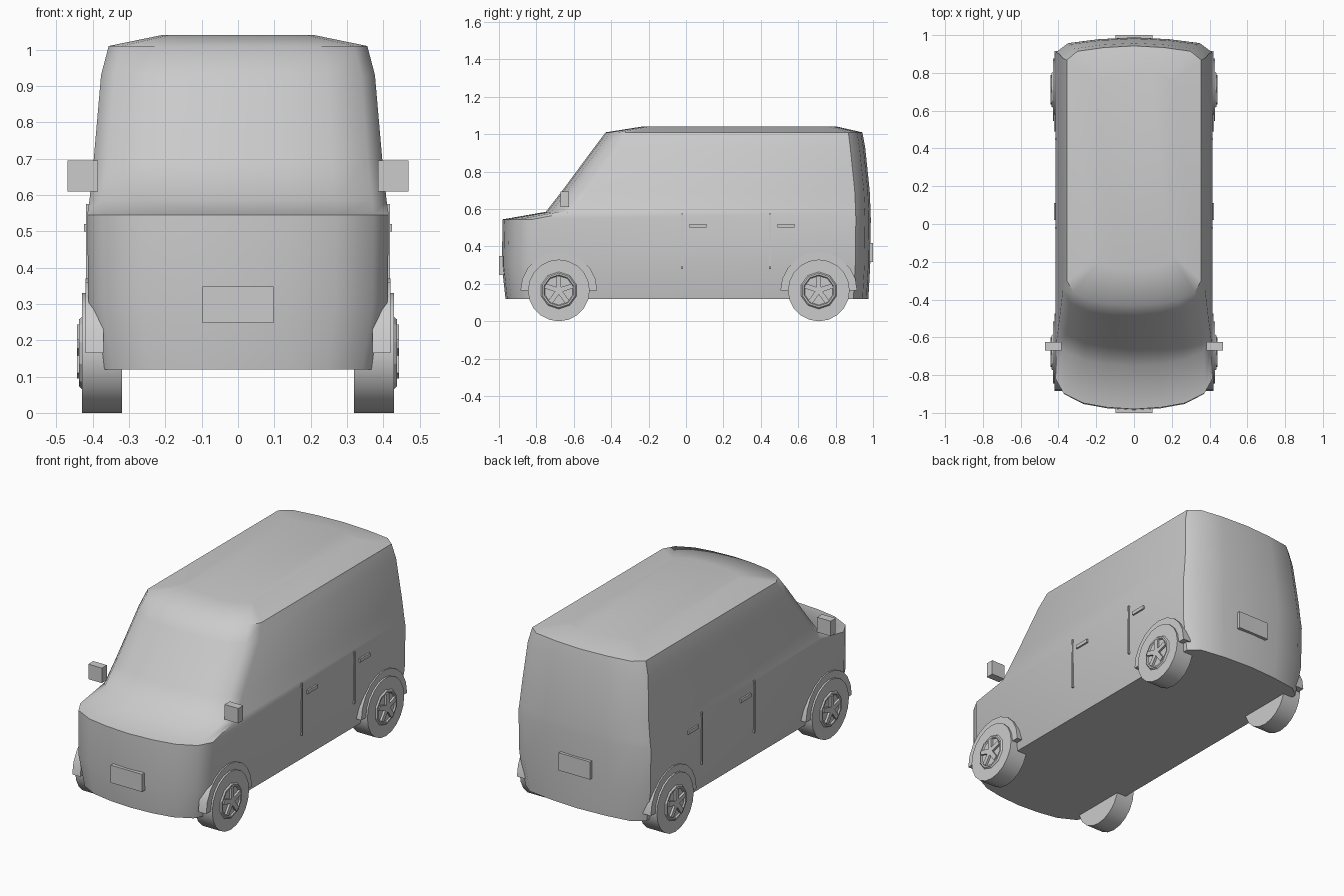
import bpy, bmesh
from math import sin, cos, pi, radians
from mathutils import Matrix, Vector

if "Cube" in bpy.data.objects:
    bpy.data.objects.remove(bpy.data.objects["Cube"])

grey = bpy.data.materials.new("plain grey")
grey.use_nodes = True
GREY = (0.6, 0.6, 0.6, 1)
grey.diffuse_color = GREY
grey.node_tree.nodes["Principled BSDF"].inputs["Base Color"].default_value = GREY


def finish(name, bm, mirror=False, smooth=None):
    """Turn a bmesh into a named object, optionally mirrored to the other side."""
    bmesh.ops.recalc_face_normals(bm, faces=bm.faces)
    mesh = bpy.data.meshes.new(name)
    bm.to_mesh(mesh)
    bm.free()
    mesh.materials.append(grey)
    obj = bpy.data.objects.new(name, mesh)
    bpy.context.collection.objects.link(obj)
    if mirror:
        obj.modifiers.new("Mirror", 'MIRROR').use_mirror_merge = False
    if smooth:
        bpy.ops.object.select_all(action='DESELECT')
        obj.select_set(True)
        bpy.context.view_layer.objects.active = obj
        bpy.ops.object.shade_smooth_by_angle(angle=radians(smooth))
    return obj


def loft(bm, rings, cap=True):
    """Bridge closed rings of equal length and cap the ends."""
    loops = [[bm.verts.new(p) for p in ring] for ring in rings]
    n = len(loops[0])
    for a, b in zip(loops, loops[1:]):
        for i in range(n):
            j = (i + 1) % n
            bm.faces.new((a[i], a[j], b[j], b[i]))
    if cap:
        bm.faces.new(loops[0])
        bm.faces.new(loops[-1])


def add_box(bm, lo, hi, turn=Matrix()):
    lo, hi = Vector(lo), Vector(hi)
    place = Matrix.Translation((lo + hi) / 2) @ Matrix.Diagonal((*(hi - lo), 1))
    bmesh.ops.create_cube(bm, size=1, matrix=turn @ place)


def box(name, lo, hi, mirror=False):
    bm = bmesh.new()
    add_box(bm, lo, hi)
    return finish(name, bm, mirror)


# Body shell: bowed plan outlines stacked from sill to roof
def outline(z, w, front, front_bow, rear, rear_bow):
    nose = [(0, 0), (0.35, 0.06), (0.65, 0.2), (0.9, 0.53), (1, 1)]
    tail = [(1, 1), (0.84, 0.38), (0.45, 0.12), (0, 0)]
    half = [(w * x, front + front_bow * t, z) for x, t in nose]
    half += [(w * x, rear - rear_bow * t, z) for x, t in tail]
    return half + [(-x, y, z) for x, y, z in reversed(half[1:-1])]


levels = [
    (0.12, 0.38, -0.965, 0.15, 0.975, 0.08),
    (0.30, 0.412, -0.985, 0.16, 0.985, 0.08),
    (0.545, 0.415, -0.98, 0.16, 0.988, 0.08),
    (0.585, 0.409, -0.75, 0.14, 0.987, 0.08),
    (0.70, 0.397, -0.66, 0.14, 0.982, 0.08),
    (0.93, 0.377, -0.49, 0.14, 0.958, 0.08),
    (1.01, 0.356, -0.43, 0.13, 0.943, 0.075),
    (1.04, 0.21, -0.24, 0.07, 0.81, 0.05),
]
bm = bmesh.new()
loft(bm, [outline(*level) for level in levels])
finish("body_shell", bm, smooth=47)

# Wheels, hubs and wheel arches
AXLE_Z = 0.165


def circle(x, r, y, sides):
    return [(x, y + r * sin(2 * pi * i / sides), AXLE_Z + r * cos(2 * pi * i / sides))
            for i in range(sides)]


for end, y in (("front", -0.68), ("rear", 0.71)):
    bm = bmesh.new()
    loft(bm, [circle(x, AXLE_Z, y, 20) for x in (0.32, 0.43)])
    finish(end + "_tyres", bm, True, 40)

    bm = bmesh.new()
    hub = [(0.429, 0.10), (0.438, 0.092), (0.438, 0.083), (0.431, 0.078)]
    loft(bm, [circle(x, r, y, 10) for x, r in hub])
    centre = Matrix.Translation((0, y, AXLE_Z))
    for k in range(5):
        add_box(bm, (0.425, -0.013, 0), (0.443, 0.013, 0.078),
                centre @ Matrix.Rotation(2 * pi * k / 5, 4, 'X'))
    finish(end + "_hubs", bm, True)

    bm = bmesh.new()
    arch = []
    for k in range(11):
        a = pi * k / 10
        arch.append([(x, y + r * cos(a), AXLE_Z + r * sin(a))
                     for x, r in ((0.37, 0.16), (0.42, 0.16), (0.42, 0.205), (0.37, 0.205))])
    loft(bm, arch)
    finish(end + "_wheel_arches", bm, True, 40)

# Door seams and handles
for door, y in (("front", -0.02), ("rear", 0.45)):
    box(door + "_door_seams", (0.4, y - 0.005, 0.28), (0.419, y + 0.005, 0.575), True)
    box(door + "_door_handles", (0.4, y + 0.04, 0.5), (0.424, y + 0.13, 0.52), True)

# Side mirrors
box("side_mirrors", (0.385, -0.67, 0.61), (0.47, -0.625, 0.695), True)

# Registration plates
box("front_plate", (-0.098, -1, 0.248), (0.098, -0.97, 0.348))
box("rear_plate", (-0.098, 0.97, 0.318), (0.098, 1, 0.418))
